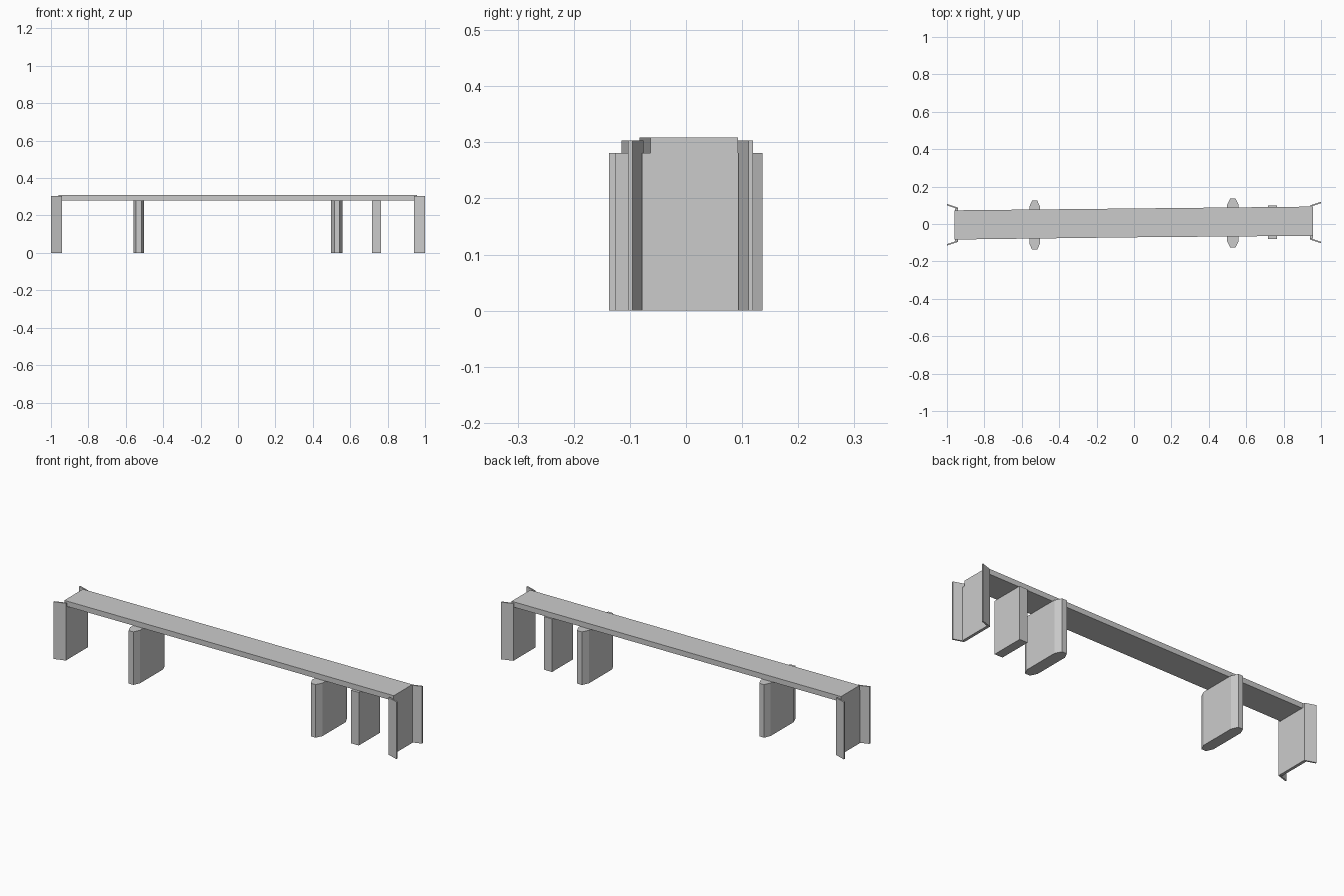
import bpy

if "Cube" in bpy.data.objects:
    bpy.data.objects.remove(bpy.data.objects["Cube"])


def prism(name, outline, z0, z1):
    """Extrude a counter-clockwise plan outline from z0 to z1."""
    n = len(outline)
    verts = [(x, y, z0) for x, y in outline] + [(x, y, z1) for x, y in outline]
    faces = [tuple(reversed(range(n))), tuple(range(n, 2 * n))]
    faces += [(i, (i + 1) % n, n + (i + 1) % n, n + i) for i in range(n)]
    mesh = bpy.data.meshes.new(name)
    mesh.from_pydata(verts, [], faces)
    obj = bpy.data.objects.new(name, mesh)
    bpy.context.collection.objects.link(obj)
    return obj


DECK_BOTTOM, DECK_TOP, WING_TOP = 0.281, 0.309, 0.303

# Slightly skewed deck slab
prism("deck", [(-0.96, -0.083), (0, -0.071), (0.957, -0.063),
               (0.957, 0.093), (0, 0.083), (-0.96, 0.073)], DECK_BOTTOM, DECK_TOP)


def pier(name, cx, cy, half_w, half_l, nose, tip):
    """Wall pier with chamfered noses."""
    s = half_l - nose
    right = [(half_w, -s), (half_w, s), (tip, half_l)]
    pts = [(tip, -half_l)] + right
    pts += [(-x, -y) for x, y in pts]
    prism(name, [(cx + x, cy + y) for x, y in pts], 0, DECK_BOTTOM)


# River piers and the smaller plain support
pier("left_pier", -0.531, -0.006, 0.029, 0.131, 0.034, 0.014)
pier("right_pier", 0.529, 0.005, 0.031, 0.131, 0.034, 0.014)
prism("small_support", [(0.717, -0.08), (0.764, -0.08),
                        (0.764, 0.098), (0.717, 0.098)], 0, DECK_BOTTOM)

# Abutment walls with flared wing walls at both ends
for side, label, cy in ((-1, "left", -0.004), (1, "right", 0.008)):
    a, b = sorted((side * 0.942, side * 0.957))
    prism(label + "_abutment", [(a, cy - 0.086), (b, cy - 0.086),
                                (b, cy + 0.086), (a, cy + 0.086)], 0, DECK_BOTTOM)
    for wing, end in ((-1, "front"), (1, "back")):
        pts = [(0.942, 0.084), (0.957, 0.089), (1.0, 0.103),
               (1.0, 0.111), (0.942, 0.092)]
        pts = [(side * x, cy + wing * y) for x, y in pts]
        if side * wing < 0:
            pts.reverse()
        prism(f"{label}_{end}_wing_wall", pts, 0, WING_TOP)
